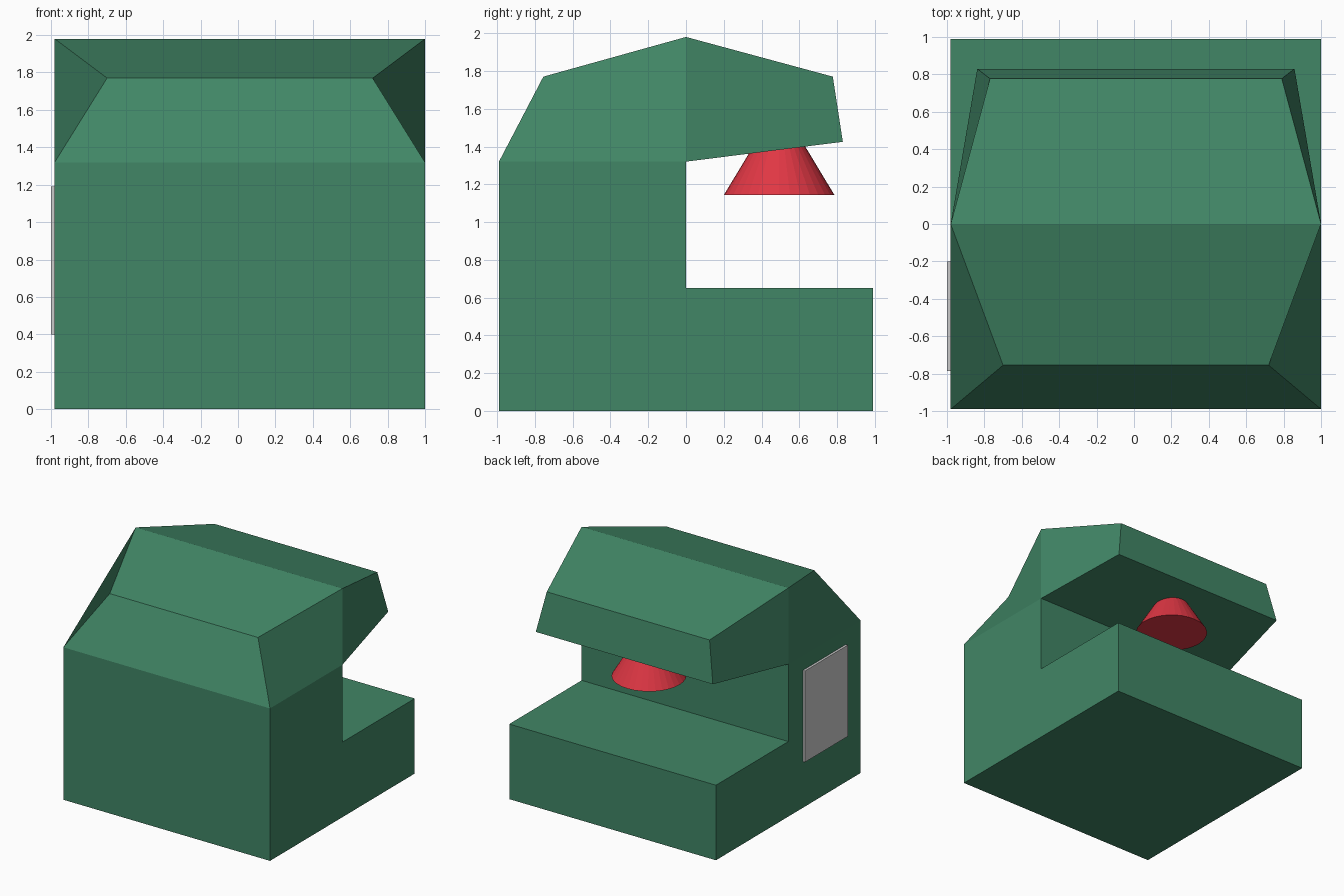
import bpy, bmesh
from mathutils import Matrix, Vector

if "Cube" in bpy.data.objects:
    bpy.data.objects.remove(bpy.data.objects["Cube"])

CX = 0.01  # body centre; the side panel sticks out to x = -1


def material(name, color):
    m = bpy.data.materials.new(name)
    m.diffuse_color = (*color, 1)
    m.use_nodes = True
    m.node_tree.nodes["Principled BSDF"].inputs["Base Color"].default_value = m.diffuse_color
    return m


def add_object(name, bm, mat=None):
    mesh = bpy.data.meshes.new(name)
    bm.to_mesh(mesh)
    bm.free()
    ob = bpy.data.objects.new(name, mesh)
    bpy.context.collection.objects.link(ob)
    if mat:
        mesh.materials.append(mat)
    return ob


green = material("green_paint", (0.053, 0.240, 0.133))
red = material("red_paint", (0.75, 0.038, 0.058))

# Housing: side profile as (y, z, half width), base block plus tapered overhanging head
profile = [
    (-0.99, 0, 0.99), (0.99, 0, 0.99), (0.99, 0.65, 0.99), (0, 0.65, 0.99),
    (0, 1.32, 0.99), (0.83, 1.425, 0.848), (0.777, 1.77, 0.78),
    (0, 1.98, 0.99), (-0.755, 1.77, 0.71), (-0.99, 1.32, 0.99),
]
bm = bmesh.new()
right = [bm.verts.new((CX + w, y, z)) for y, z, w in profile]
left = [bm.verts.new((CX - w, y, z)) for y, z, w in profile]
for i in range(len(profile)):
    j = (i + 1) % len(profile)
    bm.faces.new((right[j], right[i], left[i], left[j]))
# Side walls: base, front of head, back of head (start corner sets the quad's fold)
for wall in [(0, 1, 2, 3, 4, 9), (8, 9, 4, 7), (7, 4, 5, 6)]:
    bm.faces.new([right[k] for k in wall])
    bm.faces.new([left[k] for k in reversed(wall)])
add_object("housing", bm, green)

# Nozzle under the overhang, its top buried in the head
bm = bmesh.new()
bmesh.ops.create_cone(bm, cap_ends=True, segments=32, radius1=0.293, radius2=0.10,
                      depth=0.32, matrix=Matrix.Translation((CX, 0.493, 1.303)))
add_object("nozzle", bm, red)

# Thin panel on the left side
bm = bmesh.new()
bmesh.ops.create_cube(bm, size=1)
bmesh.ops.scale(bm, vec=Vector((0.04, 0.585, 0.79)), verts=bm.verts)
bmesh.ops.translate(bm, vec=Vector((-0.98, -0.4925, 0.795)), verts=bm.verts)
add_object("side_panel", bm)
